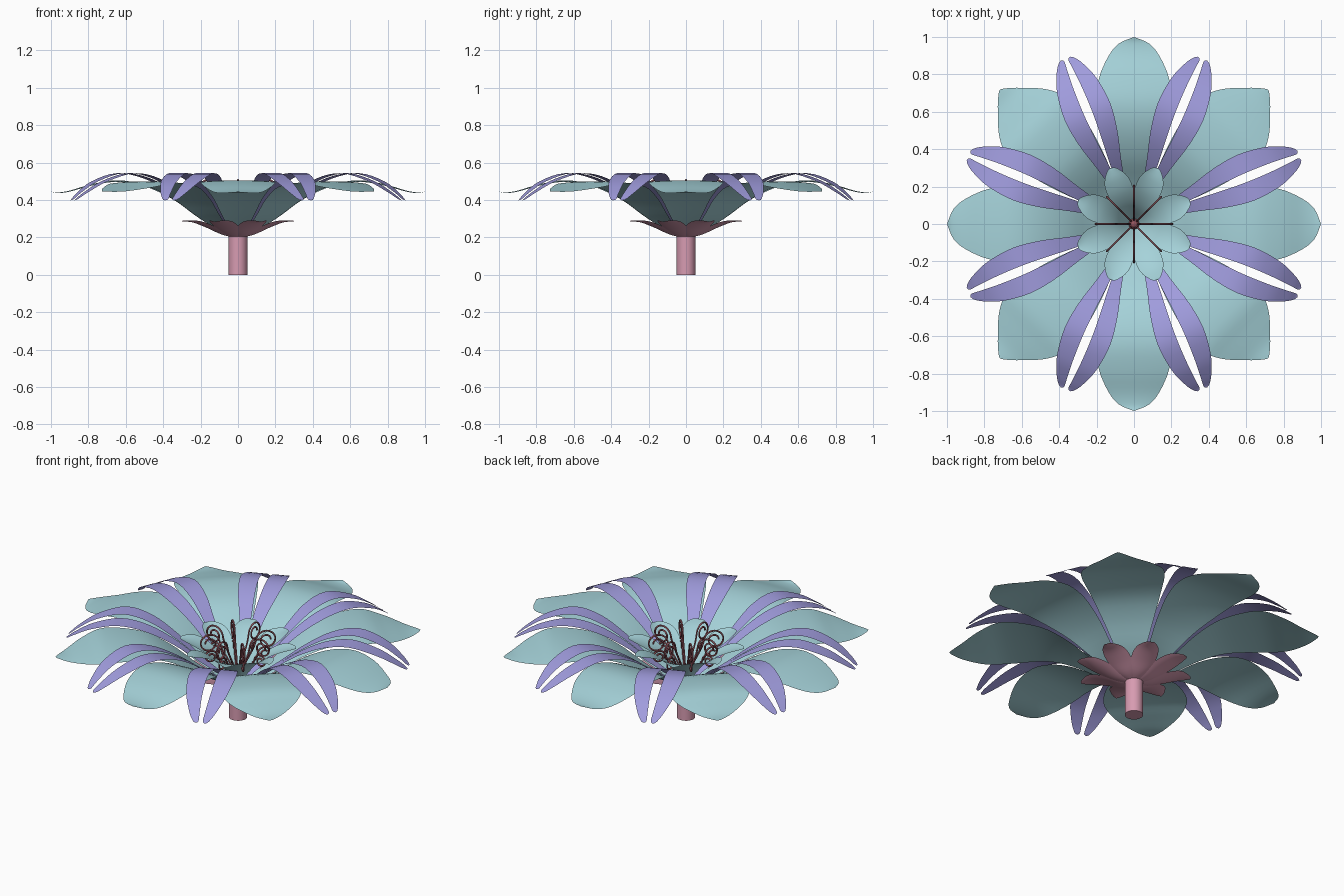
import bpy, bmesh, math
from mathutils import Vector

cube = bpy.data.objects.get("Cube")
if cube:
    bpy.data.objects.remove(cube)


def material(name, rgb):
    m = bpy.data.materials.new(name)
    m.use_nodes = True
    m.diffuse_color = (*rgb, 1)
    m.node_tree.nodes["Principled BSDF"].inputs["Base Color"].default_value = (*rgb, 1)
    return m


TEAL = material("pale teal", (0.38, 0.65, 0.70))
PURPLE = material("lavender", (0.35, 0.33, 0.72))
PINK = material("soft pink", (0.68, 0.33, 0.44))
RED = material("dusky red", (0.30, 0.09, 0.11))


def smooth_path(points, steps):
    """Catmull-Rom resampling of points of any dimension."""
    pts = [Vector(p) for p in points]
    pts = [pts[0] * 2 - pts[1]] + pts + [pts[-1] * 2 - pts[-2]]
    out = []
    for a, b, c, d in zip(pts, pts[1:], pts[2:], pts[3:]):
        for i in range(steps):
            t = i / steps
            out.append(b + (c - a) * (t / 2) + (a * 2 - b * 5 + c * 4 - d) * (t * t / 2)
                       + (b * 3 - a - c * 3 + d) * (t ** 3 / 2))
    return out + [pts[-2]]


def petal_mesh(name, outline, mat, cup=0.0, across=8):
    """Sheet along +x; outline rows are radius, height, left edge, right edge."""
    bm = bmesh.new()
    rows = []
    for r, z, lo, hi in smooth_path(outline, 4):
        row = []
        for j in range(across + 1):
            t = j / across
            bend = cup * (hi - lo) * (2 * t - 1) ** 2
            row.append(bm.verts.new((r, lo + (hi - lo) * t, z + bend)))
        rows.append(row)
    for a, b in zip(rows, rows[1:]):
        for j in range(across):
            bm.faces.new((a[j], b[j], b[j + 1], a[j + 1]))
    bmesh.ops.remove_doubles(bm, verts=bm.verts, dist=0.0005)
    for f in bm.faces:
        f.smooth = True
    mesh = bpy.data.meshes.new(name)
    bm.to_mesh(mesh)
    bm.free()
    mesh.materials.append(mat)
    return mesh


def ring(name, data, count, start):
    """Place copies evenly around the flower axis."""
    for i in range(count):
        ob = bpy.data.objects.new(f"{name}_{i + 1}", data)
        ob.rotation_euler.z = math.radians(start + i * 360 / count)
        bpy.context.collection.objects.link(ob)


def symmetric(rows):
    return [(r, z, -w, w) for r, z, w in rows]


# Broad outer petals: pointed on the axes, wider on the diagonals
axis_petal = symmetric([(0.03, 0.20, 0.02), (0.2, 0.30, 0.075), (0.35, 0.41, 0.13),
                        (0.5, 0.48, 0.18), (0.64, 0.505, 0.2), (0.78, 0.485, 0.187),
                        (0.9, 0.45, 0.135), (0.965, 0.44, 0.08), (1.0, 0.445, 0.0)])
diagonal_petal = symmetric([(0.03, 0.20, 0.02), (0.2, 0.30, 0.08), (0.35, 0.41, 0.14),
                            (0.5, 0.48, 0.19), (0.7, 0.50, 0.23), (0.83, 0.475, 0.185),
                            (0.94, 0.45, 0.09), (1.0, 0.445, 0.025), (1.015, 0.445, 0.0)])
ring("outer_petal", petal_mesh("outer_petal", axis_petal, TEAL, -0.02), 4, 0)
ring("diagonal_petal", petal_mesh("diagonal_petal", diagonal_petal, TEAL, -0.02), 4, 45)

# Slender petals in mirrored pairs, arching above the broad ones
half = [(0.05, 0.225, 0.0, 0.012), (0.2, 0.325, 0.0, 0.035), (0.35, 0.435, 0.004, 0.07),
        (0.5, 0.515, 0.016, 0.11), (0.65, 0.543, 0.024, 0.13), (0.8, 0.50, 0.022, 0.113),
        (0.9, 0.44, 0.015, 0.075), (0.945, 0.405, 0.012, 0.045), (0.957, 0.398, 0.025, 0.027)]
mirrored = [(r, z, -hi, -lo) for r, z, lo, hi in half]
ring("slender_petal_left", petal_mesh("slender_petal_left", half, PURPLE), 8, 22.5)
ring("slender_petal_right", petal_mesh("slender_petal_right", mirrored, PURPLE), 8, 22.5)

# Small inner petals and the sepals below
inner = symmetric([(0.02, 0.22, 0.012), (0.09, 0.32, 0.04), (0.17, 0.39, 0.068),
                   (0.25, 0.43, 0.066), (0.31, 0.445, 0.03), (0.325, 0.445, 0.0)])
sepal = symmetric([(0.02, 0.198, 0.012), (0.09, 0.215, 0.04), (0.17, 0.25, 0.07),
                   (0.25, 0.278, 0.062), (0.31, 0.285, 0.025), (0.325, 0.283, 0.0)])
ring("inner_petal", petal_mesh("inner_petal", inner, TEAL, 0.08), 8, 22.5)
ring("sepal", petal_mesh("sepal", sepal, PINK, 0.08), 8, 22.5)


# Curled stamens: a rising stalk ending in an inward spiral
def stamen(name, stalk, centre, size, turns):
    path = smooth_path(stalk, 4)
    for i in range(1, 37):
        t = i / 36
        angle = math.pi - t * turns * math.tau
        rad = size * (1 - 0.65 * t)
        path.append(Vector((centre[0] + rad * math.cos(angle),
                            centre[1] + rad * math.sin(angle))))
    curve = bpy.data.curves.new(name, "CURVE")
    curve.dimensions = "3D"
    curve.bevel_depth = 0.005
    curve.bevel_resolution = 1
    curve.use_fill_caps = True
    spline = curve.splines.new("POLY")
    spline.points.add(len(path) - 1)
    for p, q in zip(spline.points, path):
        p.co = (q[0], 0, q[1], 1)
    curve.materials.append(RED)
    return curve


tall = stamen("tall_stamen", [(0.01, 0.21), (0.04, 0.32), (0.085, 0.41), (0.1, 0.455)],
              (0.16, 0.455), 0.06, 1.5)
short = stamen("short_stamen", [(0.01, 0.21), (0.05, 0.28), (0.095, 0.34), (0.11, 0.375)],
               (0.15, 0.375), 0.04, 1.4)
ring("tall_stamen", tall, 8, 0)
ring("short_stamen", short, 8, 0)

# Stem and the flower's central knob
bpy.ops.mesh.primitive_cylinder_add(vertices=32, radius=0.05, depth=0.205, location=(0, 0, 0.1025))
stem = bpy.context.object
stem.name = "stem"
stem.data.materials.append(PINK)
bpy.ops.object.shade_smooth_by_angle()
bpy.ops.mesh.primitive_uv_sphere_add(segments=16, ring_count=8, radius=0.03, location=(0, 0, 0.225))
knob = bpy.context.object
knob.name = "center_knob"
knob.data.materials.append(RED)
bpy.ops.object.shade_smooth()
